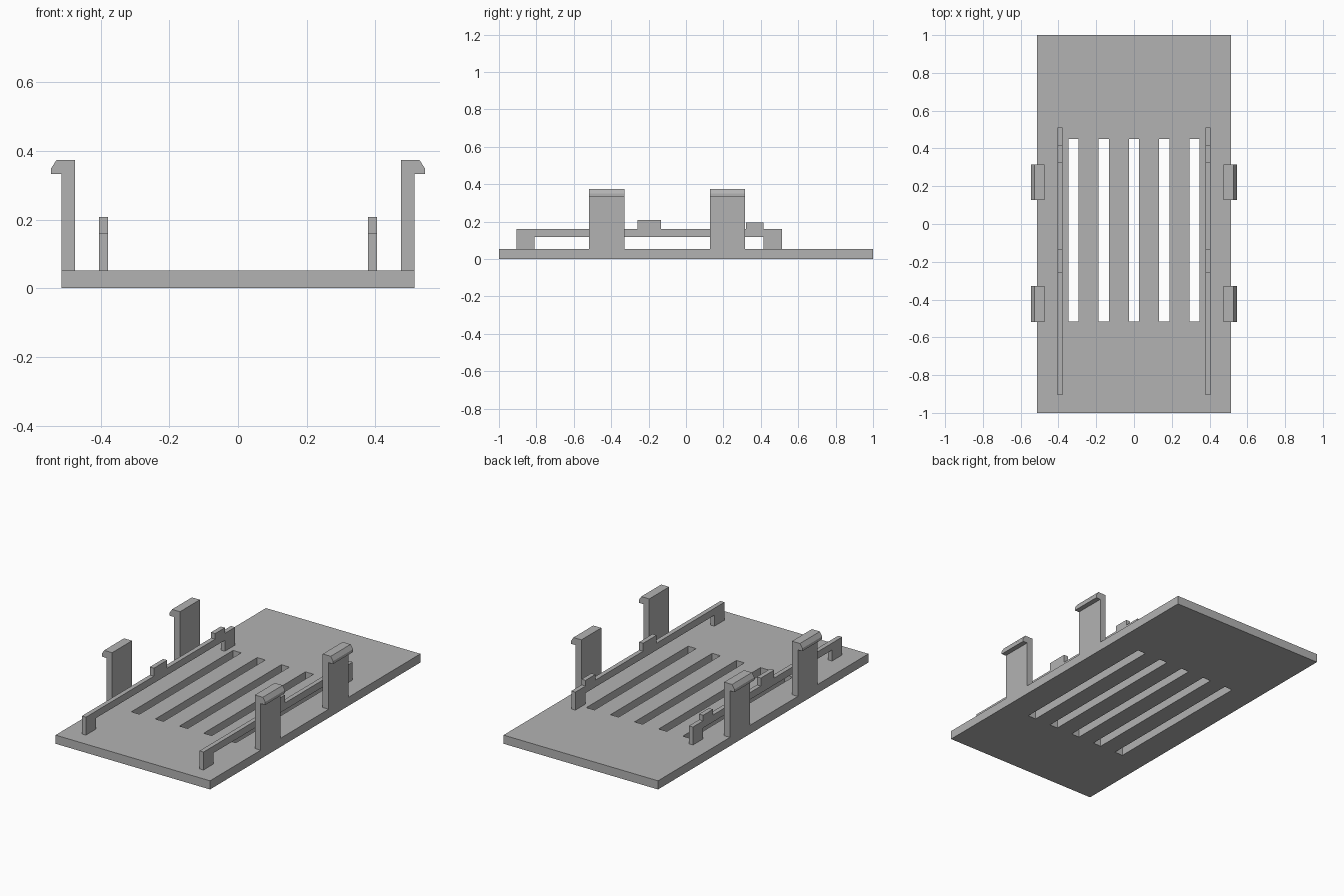
import bpy
import bmesh
from mathutils import Vector

cube = bpy.data.objects.get("Cube")
if cube:
    bpy.data.objects.remove(cube, do_unlink=True)

# One plain grey for the whole bracket
grey = bpy.data.materials.new("plain grey")
grey.use_nodes = True
grey.diffuse_color = (0.45, 0.45, 0.45, 1)
grey.node_tree.nodes["Principled BSDF"].inputs["Base Color"].default_value = grey.diffuse_color

PLATE_X, PLATE_Z = 0.514, 0.052


def add_object(name, bm):
    bmesh.ops.recalc_face_normals(bm, faces=bm.faces)
    mesh = bpy.data.meshes.new(name)
    bm.to_mesh(mesh)
    bm.free()
    mesh.materials.append(grey)
    obj = bpy.data.objects.new(name, mesh)
    bpy.context.collection.objects.link(obj)
    return obj


def extrude(bm, faces, offset):
    """Extrude flat faces into a closed solid."""
    result = bmesh.ops.extrude_face_region(bm, geom=faces, use_keep_orig=True)
    moved = [g for g in result["geom"] if isinstance(g, bmesh.types.BMVert)]
    bmesh.ops.translate(bm, verts=moved, vec=offset)


def prism(name, points, offset):
    bm = bmesh.new()
    face = bm.faces.new([bm.verts.new(p) for p in points])
    extrude(bm, [face], Vector(offset))
    return add_object(name, bm)


# Base plate: a sheet of cells with five slot cells left out, then thickened
slot_pitch, slot_half = 0.1605, 0.027
xs = [-PLATE_X]
for i in range(-2, 3):
    xs += [i * slot_pitch - slot_half, i * slot_pitch + slot_half]
xs.append(PLATE_X)
ys = [-1, -0.517, 0.45, 1]

bm = bmesh.new()
grid = [[bm.verts.new((x, y, 0)) for y in ys] for x in xs]
for i in range(len(xs) - 1):
    for j in range(len(ys) - 1):
        if i % 2 == 1 and j == 1:
            continue
        bm.faces.new((grid[i][j], grid[i + 1][j], grid[i + 1][j + 1], grid[i][j + 1]))
extrude(bm, bm.faces[:], Vector((0, 0, PLATE_Z)))
add_object("base_plate", bm)

# Hooked clip, outline in x and z
clip = [(0.475, PLATE_Z), (PLATE_X, PLATE_Z), (PLATE_X, 0.332), (0.544, 0.332),
        (0.544, 0.349), (0.528, 0.374), (0.475, 0.374)]

# Raised rail on two feet with two bumps, outline in y and z
low, top = 0.118, 0.16
rail = [(-0.906, PLATE_Z), (-0.81, PLATE_Z), (-0.81, low), (0.415, low),
        (0.415, PLATE_Z), (0.512, PLATE_Z), (0.512, top), (0.415, top),
        (0.415, 0.194), (0.322, 0.194), (0.322, top), (-0.133, top),
        (-0.133, 0.208), (-0.26, 0.208), (-0.26, top), (-0.906, top)]

for side, s in (("left", 1), ("right", -1)):
    for place, y in (("front", -0.518), ("back", 0.127)):
        prism(f"{place}_{side}_clip", [(s * x, y, z) for x, z in clip], (0, 0.189, 0))
    prism(f"{side}_rail", [(s * 0.378, y, z) for y, z in rail], (s * 0.027, 0, 0))
